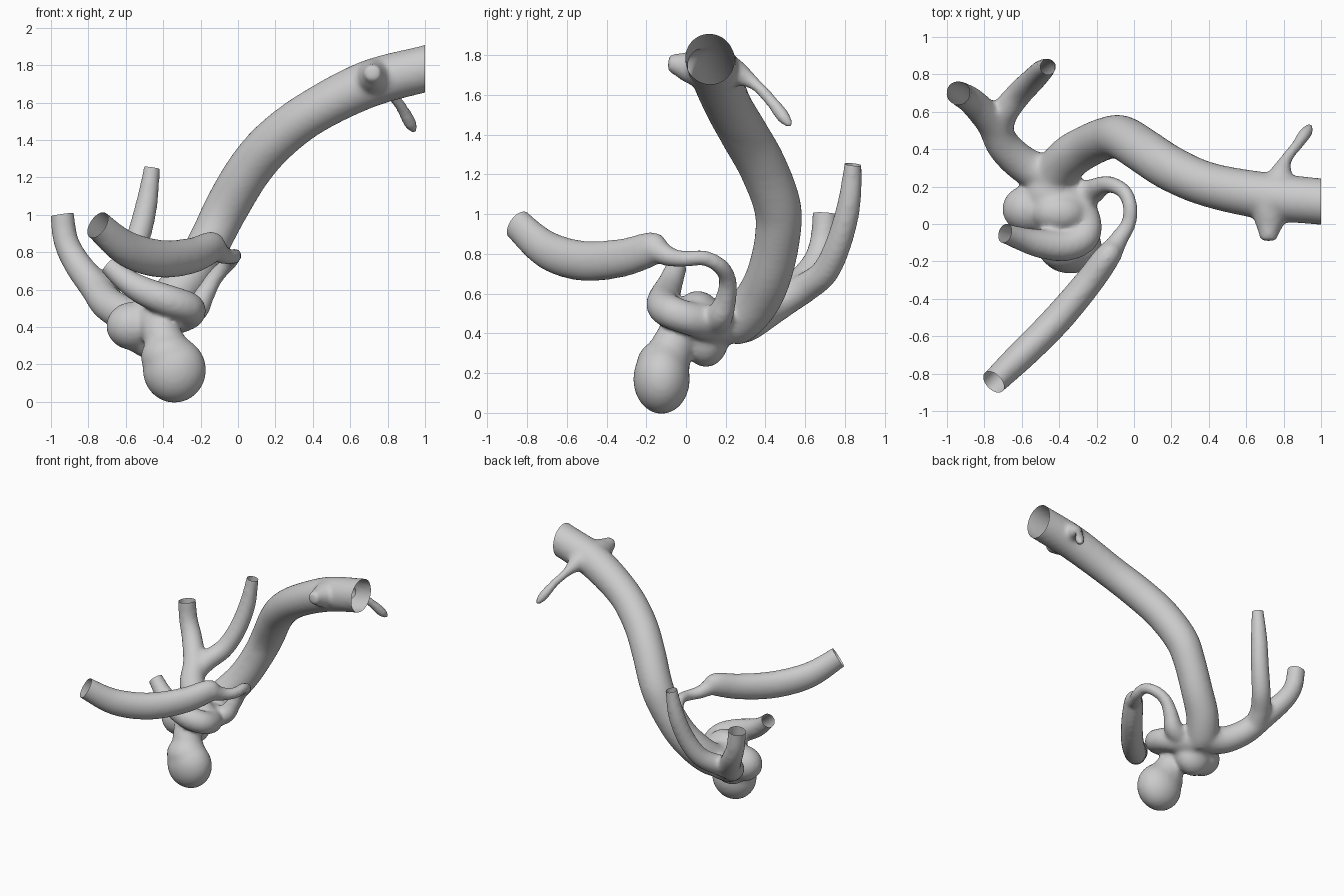
import bpy, bmesh, math
from mathutils import Vector, Matrix

if "Cube" in bpy.data.objects:
    bpy.data.objects.remove(bpy.data.objects["Cube"])

bm = bmesh.new()
cuts = []  # open vessel ends: (point, outward direction, radius)


def catmull(a, b, c, d, t):
    return 0.5 * (2 * b + (c - a) * t + (2 * a - 5 * b + 4 * c - d) * t * t
                  + (3 * b - a - 3 * c + d) * t ** 3)


def vessel(pts, open_end=True, tall=1.0, steps=5, sides=20):
    """Sweep a round section (stretched upward by tall) along (x, y, z, radius) points."""
    p = [Vector(q) for q in pts]
    if open_end:
        end = Vector(p[-1][:3])
        out = (end - Vector(p[-2][:3])).normalized()
        cuts.append((end, out, p[-1][3] * tall))
        p.append(Vector((*(end + out * p[-1][3] * 0.9), p[-1][3])))
    p = [2 * p[0] - p[1]] + p + [2 * p[-1] - p[-2]]
    path = [catmull(*p[i:i + 4], s / steps) for i in range(len(p) - 3) for s in range(steps)]
    path.append(p[-2])
    rings, side = [], None
    for i, q in enumerate(path):
        d = Vector((path[min(i + 1, len(path) - 1)] - path[max(i - 1, 0)])[:3]).normalized()
        side = (side - d * side.dot(d)).normalized() if side else d.orthogonal().normalized()
        up = d.cross(side)
        ring = []
        for k in range(sides):
            a = 2 * math.pi * k / sides
            off = q[3] * (side * math.cos(a) + up * math.sin(a))
            off.z *= tall
            ring.append(bm.verts.new(Vector(q[:3]) + off))
        rings.append(ring)
    for r0, r1 in zip(rings, rings[1:]):
        for k in range(sides):
            j = (k + 1) % sides
            bm.faces.new((r0[k], r0[j], r1[j], r1[k]))
    bm.faces.new(rings[0][::-1])
    bm.faces.new(rings[-1])


def blob(center, size):
    m = Matrix.Translation(center) @ Matrix.Diagonal((*size, 1))
    bmesh.ops.create_uvsphere(bm, u_segments=32, v_segments=20, radius=1, matrix=m)


# main trunk
vessel([(-.44, .22, .45, .12), (-.41, .28, .48, .12), (-.34, .36, .57, .118), (-.24, .42, .7, .115),
        (-.14, .46, .88, .115), (-.06, .46, 1.04, .12), (.06, .385, 1.24, .122),
        (.2, .295, 1.4, .122), (.4, .21, 1.55, .12), (.7, .15, 1.7, .127), (1, .12, 1.78, .125)])
cuts[-1] = (Vector((1, .12, 1.78)), Vector((1, 0, 0)), .125)
# rear trunk with its two forks
vessel([(-.4, .25, .46, .11), (-.56, .3, .455, .1), (-.69, .41, .52, .092), (-.76, .54, .61, .085),
        (-.86, .65, .74, .075), (-.92, .69, .86, .068), (-.94, .7, 1.0, .065)])
vessel([(-.73, .5, .57, .08), (-.69, .6, .63, .075), (-.61, .7, .71, .07), (-.54, .77, .86, .066),
        (-.49, .82, 1.05, .06), (-.46, .84, 1.25, .045)])
# looping side branch widening towards the front
vessel([(-.34, .14, .45, .08), (-.23, .17, .49, .07), (-.18, .2, .57, .055), (-.12, .21, .67, .045),
        (-.05, .17, .74, .042), (-.02, .09, .78, .04), (-.03, 0, .775, .042), (-.08, -.08, .785, .05),
        (-.13, -.16, .825, .068)], False)
vessel([(-.1, -.12, .815, .045), (-.14, -.17, .825, .07), (-.25, -.32, .78, .078),
        (-.42, -.52, .765, .082), (-.6, -.7, .82, .08), (-.75, -.845, .945, .07)], tall=1.25)
# short curled branch
vessel([(-.42, .2, .45, .11), (-.33, .11, .46, .1), (-.26, .02, .475, .085), (-.27, -.07, .505, .085),
        (-.37, -.115, .54, .085), (-.5, -.105, .59, .078), (-.6, -.08, .65, .065),
        (-.69, -.05, .73, .055)])
# swelling: bulb, neck, side lobe and the body joining the vessels
blob((-.34, -.123, .17), (.17, .143, .176))
blob((-.37, -.115, .24), (.15, .135, .13))
vessel([(-.37, -.1, .26, .12), (-.41, -.05, .37, .105), (-.43, .04, .46, .12)], False)
blob((-.56, .08, .405), (.145, .13, .13))
blob((-.47, .1, .37), (.14, .115, .14))
blob((-.44, .16, .45), (.15, .13, .12))
blob((-.4, .06, .5), (.15, .11, .115))
# thin twig and stub near the far end of the trunk
vessel([(.76, .16, 1.73, .1), (.78, .25, 1.71, .07), (.81, .34, 1.66, .035), (.87, .42, 1.58, .032),
        (.92, .49, 1.49, .036), (.95, .53, 1.44, .015)], False)
vessel([(.73, .12, 1.73, .11), (.725, .02, 1.74, .085), (.72, -.05, 1.755, .055),
        (.72, -.09, 1.76, .045)], False)

# fuse everything into one smooth skin
bmesh.ops.recalc_face_normals(bm, faces=bm.faces)
mesh = bpy.data.meshes.new("vessel_parts")
bm.to_mesh(mesh)
bm.free()
obj = bpy.data.objects.new("vessel_tree", mesh)
bpy.context.collection.objects.link(obj)
rm = obj.modifiers.new("fuse", 'REMESH')
rm.mode = 'VOXEL'
rm.voxel_size = .014
sm = obj.modifiers.new("soften", 'SMOOTH')
sm.factor = .5
sm.iterations = 14
fused = bpy.data.meshes.new_from_object(obj.evaluated_get(bpy.context.evaluated_depsgraph_get()))
obj.modifiers.clear()

# slice the vessel ends open
bm = bmesh.new()
bm.from_mesh(fused)
for c, d, r in cuts:
    near = [f for f in bm.faces if (f.calc_center_median() - c).length < r * 1.8]
    geom = set(near) | {e for f in near for e in f.edges} | {v for f in near for v in f.verts}
    bmesh.ops.bisect_plane(bm, geom=list(geom), plane_co=c, plane_no=d, clear_outer=True)
bm.to_mesh(fused)
bm.free()
obj.data = fused
fused.name = "vessel_tree"
fused.shade_smooth()
